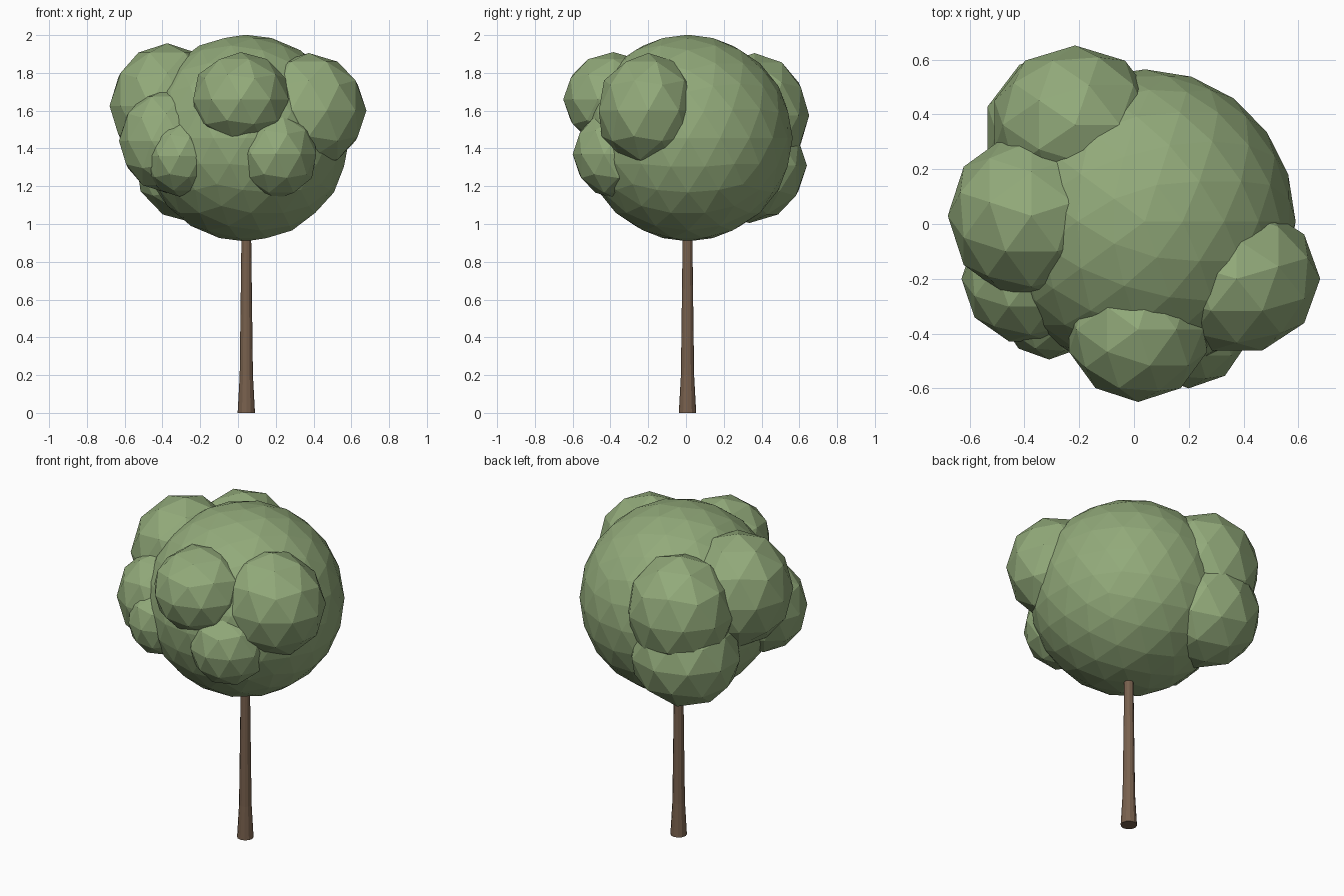
import bpy, bmesh, math
from mathutils import Matrix

if "Cube" in bpy.data.objects:
    bpy.data.objects.remove(bpy.data.objects["Cube"])


def material(name, color):
    m = bpy.data.materials.new(name)
    m.diffuse_color = (*color, 1)
    m.use_nodes = True
    m.node_tree.nodes["Principled BSDF"].inputs["Base Color"].default_value = m.diffuse_color
    return m


leaf = material("leaf_green", (0.288, 0.402, 0.195))
bark = material("bark_brown", (0.188, 0.118, 0.075))


def finish(bm, name, mat):
    me = bpy.data.meshes.new(name)
    bm.to_mesh(me)
    bm.free()
    me.materials.append(mat)
    bpy.context.collection.objects.link(bpy.data.objects.new(name, me))


def leaf_ball(name, center, radii, turn=0, detail=2):
    """Flat-faced icosphere, turned about z, then stretched."""
    bm = bmesh.new()
    bmesh.ops.create_icosphere(bm, subdivisions=detail, radius=1)
    bm.transform(Matrix.Translation(center) @ Matrix.Diagonal((*radii, 1))
                 @ Matrix.Rotation(math.radians(turn), 4, 'Z'))
    finish(bm, name, leaf)


# Main crown
leaf_ball("crown", (0.04, 0.01, 1.455), (0.55, 0.555, 0.547), 0, 3)

# Smaller leaf clumps around the crown
leaf_ball("front_clump", (0.015, -0.385, 1.66), (0.265, 0.265, 0.25))
leaf_ball("right_clump", (0.375, -0.2, 1.6), (0.305, 0.275, 0.305), 18)
leaf_ball("left_clump", (-0.375, 0.03, 1.625), (0.305, 0.305, 0.332), 18)
leaf_ball("back_upper_clump", (-0.215, 0.362, 1.575), (0.31, 0.29, 0.33))
leaf_ball("back_lower_clump", (-0.23, 0.335, 1.31), (0.32, 0.305, 0.305))
leaf_ball("front_right_low_clump", (0.2, -0.36, 1.37), (0.225, 0.24, 0.24))
leaf_ball("front_left_clump", (-0.38, -0.2, 1.44), (0.25, 0.24, 0.275), 18)
leaf_ball("front_left_low_clump", (-0.31, -0.285, 1.36), (0.19, 0.21, 0.215))

# Tapered trunk with flared foot: (height, radius)
profile = [(0, 0.046), (0.2, 0.035), (0.91, 0.026), (1.2, 0.022)]
SIDES = 12
bm = bmesh.new()
rings = [[bm.verts.new((0.044 + r * math.cos(math.tau * i / SIDES),
                        0.008 + r * math.sin(math.tau * i / SIDES), z))
          for i in range(SIDES)] for z, r in profile]
for lo, hi in zip(rings, rings[1:]):
    for i in range(SIDES):
        j = (i + 1) % SIDES
        bm.faces.new((lo[i], lo[j], hi[j], hi[i]))
bm.faces.new(rings[0][::-1])
bm.faces.new(rings[-1])
finish(bm, "trunk", bark)
